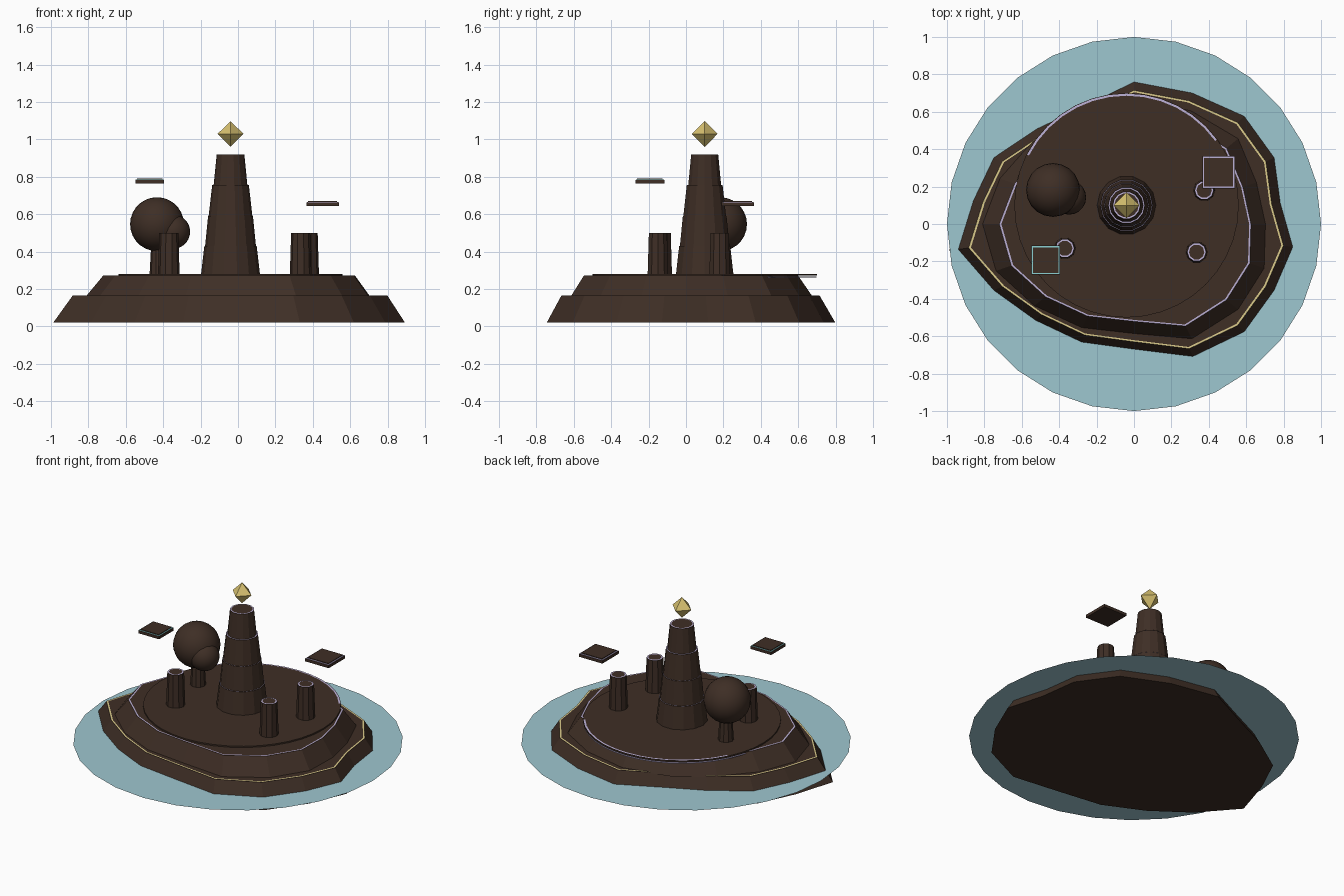
import bpy, bmesh, math
from mathutils import Vector

if "Cube" in bpy.data.objects:
    bpy.data.objects.remove(bpy.data.objects["Cube"])


def mat(name, rgb):
    m = bpy.data.materials.new(name)
    lin = [((c / 255 + 0.055) / 1.055) ** 2.4 for c in rgb]
    m.diffuse_color = (*lin, 1)
    m.use_nodes = True
    m.node_tree.nodes["Principled BSDF"].inputs["Base Color"].default_value = m.diffuse_color
    return m


BROWN = mat("dark brown", (62, 46, 37))
WATER = mat("pale teal water", (158, 199, 208))
GOLD = mat("gold", (215, 193, 112))
SAND = mat("pale sand", (222, 205, 140))
LILAC = mat("lilac", (190, 178, 215))
CYAN = mat("pale cyan", (140, 210, 212))


def finish(name, bm, material, smooth=False):
    bmesh.ops.recalc_face_normals(bm, faces=bm.faces)
    me = bpy.data.meshes.new(name)
    bm.to_mesh(me)
    bm.free()
    me.materials.append(material)
    for p in me.polygons:
        p.use_smooth = smooth
    ob = bpy.data.objects.new(name, me)
    bpy.context.collection.objects.link(ob)
    return ob


def circle(r, n, c=(0, 0), phase=0.0):
    return [(c[0] + r * math.cos(phase + math.tau * i / n),
             c[1] + r * math.sin(phase + math.tau * i / n)) for i in range(n)]


def loft(name, levels, material):
    """Closed solid through (outline, z) levels."""
    bm = bmesh.new()
    rings = [[bm.verts.new((x, y, z)) for x, y in pts] for pts, z in levels]
    n = len(rings[0])
    for a, b in zip(rings, rings[1:]):
        for i in range(n):
            j = (i + 1) % n
            bm.faces.new((a[i], a[j], b[j], b[i]))
    bm.faces.new(rings[0][::-1])
    bm.faces.new(rings[-1])
    return finish(name, bm, material)


def flat_ring(name, outer, inner, z, material, closed=True):
    """Thin painted rim between two outlines."""
    bm = bmesh.new()
    a = [bm.verts.new((x, y, z)) for x, y in outer]
    b = [bm.verts.new((x, y, z)) for x, y in inner]
    n = len(a)
    for i in range(n if closed else n - 1):
        j = (i + 1) % n
        bm.faces.new((a[i], a[j], b[j], b[i]))
    ob = finish(name, bm, material)
    if ob.data.polygons[0].normal.z < 0:
        ob.data.flip_normals()
    return ob


def shore(radii, start, scale):
    """Irregular oval outline, squashed in y."""
    n = len(radii)
    return [(scale * r * math.cos(start + math.tau * i / n),
             scale * r * math.sin(start + math.tau * i / n) * 0.82)
            for i, r in enumerate(radii)]


# water sheet
bm = bmesh.new()
bm.faces.new([bm.verts.new((x, y, 0.088)) for x, y in circle(1, 28)])
finish("water", bm, WATER)

# lower island tier, anticlockwise radii from 10 degrees
low = [.795, .866, .918, .91, .927, .81, .81, .866, .873,
       .955, .866, .82, .82, .817, .92, .918, .866, .863]
s = math.radians(10)
loft("lower_island", [(shore(low, s, 1.05), .021), (shore(low, s, .94), .165)], BROWN)
flat_ring("lower_island_rim", shore(low, s, .94), shore(low, s, .927), .167, SAND)

# upper island tier
up = [.625, .63, .70, .71, .73, .70, .68, .69,
      .72, .71, .67, .65, .635, .72, .70, .67]
loft("upper_island", [(shore(up, 0, 1.13), .16), (shore(up, 0, 1), .273)], BROWN)
flat_ring("upper_island_rim", shore(up, 0, 1), shore(up, 0, .985), .2745, LILAC)

# round plateau, overhanging at the back
C = (-.04, .1)
loft("plateau", [(circle(.6, 40, C), .272), (circle(.6, 40, C), .282)], BROWN)
loft("plateau_underside", [(circle(.598, 40, C), .262), (circle(.598, 40, C), .266)], LILAC)


def arc(r):
    return [(C[0] + r * math.cos(math.radians(a)), C[1] + r * math.sin(math.radians(a)))
            for a in range(36, 154, 9)]


flat_ring("plateau_back_rim", arc(.597), arc(.586), .2835, LILAC, closed=False)

# stepped tower
steps = [(.275, .43, .158, .140), (.43, .59, .136, .120),
         (.59, .757, .117, .098), (.757, .92, .090, .074)]
for k, (z0, z1, r0, r1) in enumerate(steps):
    loft(f"tower_step_{k + 1}", [(circle(r0, 14, C), z0), (circle(r1, 14, C), z1)], BROWN)
    flat_ring(f"tower_rim_{k + 1}", circle(r1 - .001, 14, C), circle(r1 - .009, 14, C),
              z1 + .0015, LILAC)

# floating gem
bm = bmesh.new()
mid = [bm.verts.new((x, y, 1.03)) for x, y in circle(.069, 4, C)]
for z in (.96, 1.098):
    tip = bm.verts.new((*C, z))
    for i in range(4):
        bm.faces.new((mid[i], mid[(i + 1) % 4], tip))
finish("gem", bm, GOLD)

# small pillars
for k, c in enumerate([(.375, .18), (.335, -.15), (-.37, -.13)]):
    loft(f"pillar_{k + 1}", [(circle(.058, 10, c), .275), (circle(.051, 10, c), .5)], BROWN)
    flat_ring(f"pillar_rim_{k + 1}", circle(.05, 10, c), circle(.041, 10, c), .5015, LILAC)

# tree
T = (-.425, .185)
loft("tree_trunk", [(circle(.048, 10, T), .275), (circle(.038, 10, T), .46)], BROWN)
for name, c, r in (("tree_crown", (-.433, .182, .547), .144),
                   ("tree_side_crown", (-.348, .142, .507), .092)):
    bm = bmesh.new()
    bmesh.ops.create_uvsphere(bm, u_segments=20, v_segments=14, radius=r)
    bmesh.ops.translate(bm, verts=bm.verts, vec=Vector(c))
    finish(name, bm, BROWN, smooth=True)


# hovering slabs with a coloured seam
def square(c, h):
    return [(c[0] + h * a, c[1] + h * b) for a, b in ((-1, -1), (1, -1), (1, 1), (-1, 1))]


for k, (c, h, z, m) in enumerate([((-.472, -.193), .077, .764, CYAN),
                                  ((.452, .276), .087, .645, LILAC)]):
    loft(f"slab_base_{k + 1}", [(square(c, h), z), (square(c, h), z + .019)], BROWN)
    loft(f"slab_seam_{k + 1}", [(square(c, h * .97), z + .018), (square(c, h * .97), z + .021)], m)
    loft(f"slab_top_{k + 1}", [(square(c, h * .88), z + .019), (square(c, h * .88), z + .026)], BROWN)
